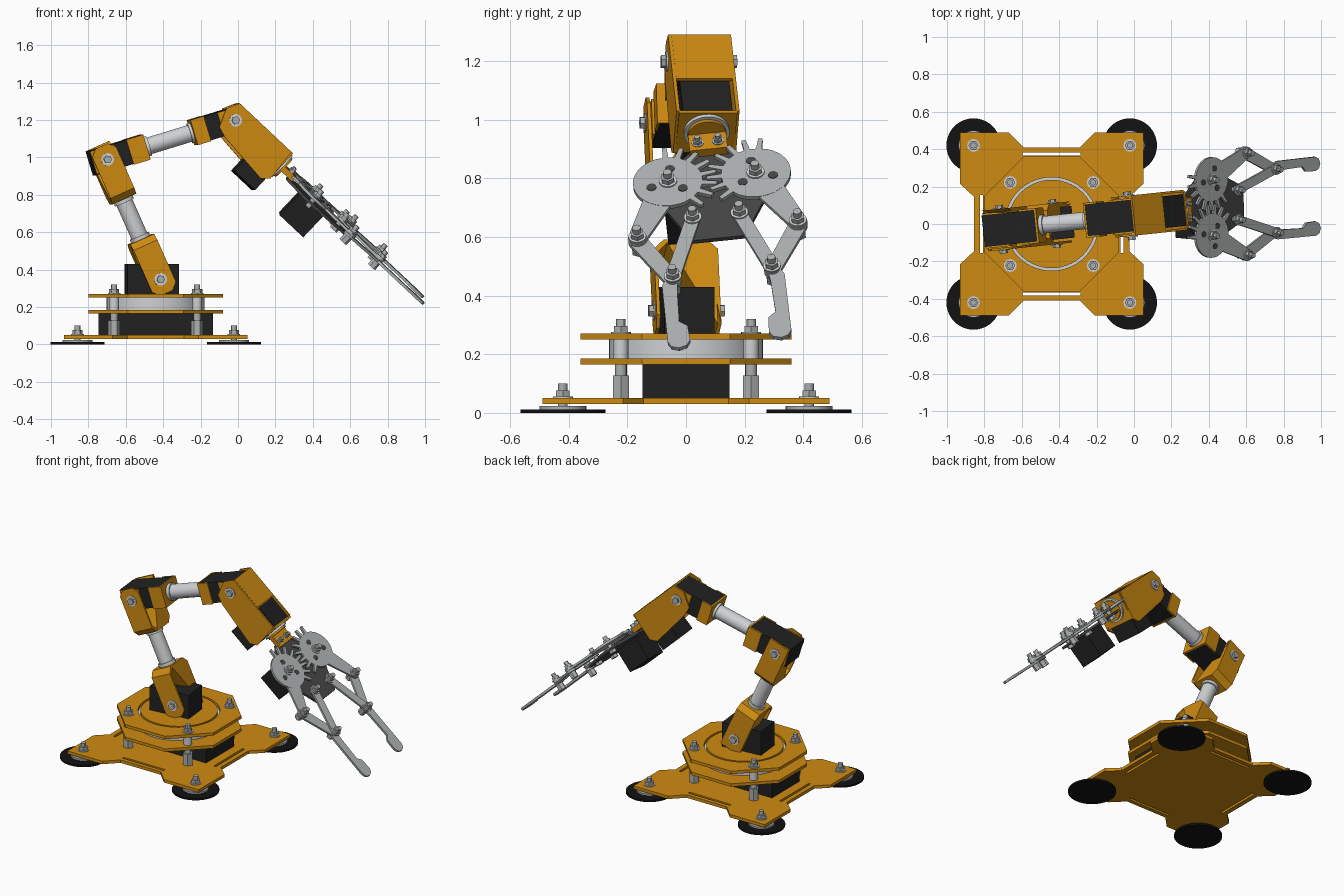
import bpy, bmesh
from math import radians, cos, sin, pi, atan2
from mathutils import Matrix, Vector

if "Cube" in bpy.data.objects:
    bpy.data.objects.remove(bpy.data.objects["Cube"])


def material(name, r, g, b):
    m = bpy.data.materials.new(name)
    m.use_nodes = True
    m.diffuse_color = (r, g, b, 1)
    m.node_tree.nodes["Principled BSDF"].inputs["Base Color"].default_value = (r, g, b, 1)
    return m


ORANGE = material("orange", .62, .26, .006)
BLACK = material("servo black", .015, .015, .015)
RUBBER = material("rubber black", .006, .006, .006)
WHITE = material("pale grey", .62, .64, .65)
STEEL = material("steel grey", .42, .44, .44)
DARK = material("dark grey", .06, .06, .06)


# ---- helpers ----
def finish(name, bm, mat, frame):
    bmesh.ops.recalc_face_normals(bm, faces=bm.faces)
    mesh = bpy.data.meshes.new(name)
    bm.to_mesh(mesh)
    bm.free()
    mesh.materials.append(mat)
    ob = bpy.data.objects.new(name, mesh)
    ob.matrix_world = frame
    bpy.context.collection.objects.link(ob)
    return ob


def prism(name, frame, mat, outline, low, high, holes=(), chamfer=None):
    """Extrude an XY outline, with optional holes, from low to high."""
    bm = bmesh.new()
    loops = [[bm.verts.new((x, y, low)) for x, y in pts] for pts in (outline, *holes)]
    if holes:
        edges = [bm.edges.new((l[i - 1], l[i])) for l in loops for i in range(len(l))]
        bmesh.ops.triangle_fill(bm, edges=edges, use_beauty=True)
    else:
        bm.faces.new(loops[0])
    top = bmesh.ops.extrude_face_region(bm, geom=bm.faces[:])["geom"]
    moved = [g for g in top if isinstance(g, bmesh.types.BMVert)]
    bmesh.ops.translate(bm, verts=moved, vec=(0, 0, high - low))
    if chamfer:
        tip, size = chamfer
        picked = [e for e in bm.edges if all(abs(v.co.x - tip) < 1e-5 for v in e.verts)
                  and abs(e.verts[0].co.z - e.verts[1].co.z) < 1e-5]
        bmesh.ops.bevel(bm, geom=picked, offset=size, segments=1, affect='EDGES')
    return finish(name, bm, mat, frame)


def rect(x0, x1, y0, y1):
    return [(x0, y0), (x1, y0), (x1, y1), (x0, y1)]


def ring(r, n, x=0, y=0, turn=0):
    return [(x + r * cos(turn + 2 * pi * i / n), y + r * sin(turn + 2 * pi * i / n)) for i in range(n)]


def box(name, frame, mat, x, y, z):
    return prism(name, frame, mat, rect(*x, *y), *z)


def cyl(name, frame, mat, r, low, high, x=0, y=0, n=32):
    return prism(name, frame, mat, ring(r, n, x, y), low, high)


def bolt(name, frame, x, y, low, seat, size=1.0):
    """Shaft from low, with washer and nut on the seat."""
    cyl(name + "_shaft", frame, STEEL, .016 * size, low, seat + .05 * size, x, y, 12)
    cyl(name + "_washer", frame, WHITE, .034 * size, seat, seat + .006 * size, x, y, 20)
    cyl(name + "_nut", frame, STEEL, .027 * size, seat, seat + .026 * size, x, y, 6)


def capsule(p, q, rp, rq, n=12):
    a = atan2(q[1] - p[1], q[0] - p[0])
    arc = [a + pi / 2 + pi * i / n for i in range(n + 1)]
    return [(p[0] + rp * cos(t), p[1] + rp * sin(t)) for t in arc] + \
           [(q[0] - rq * cos(t), q[1] - rq * sin(t)) for t in arc]


def u_bracket(name, frame, base, tip, half=.11, tall=.07):
    """Bent strap: a base plate with two arms that reach to the tip."""
    s = 1 if tip > base else -1
    t, c = .012, .035

    def side(k):
        return [(tip, k * half), (base + s * c, k * half), (base, k * (half - c))]

    def inner(k):
        h = half - t
        return [(base + s * t, k * (h - c)), (base + s * (c + t), k * h), (tip, k * h)]
    outline = side(1) + side(-1)[::-1] + inner(-1)[::-1] + inner(1)[::-1]
    prism(name, frame, ORANGE, outline, -tall, tall, chamfer=(tip, .035))


def along_x(frame):
    return frame @ Matrix.Rotation(pi / 2, 4, 'Y')


def sideways(frame):
    return frame @ Matrix.Rotation(pi / 2, 4, 'X')


def pivot_bolts(name, frame, x=0):
    side = sideways(frame)
    for k in (1, -1):
        f = side @ Matrix.Rotation(0 if k > 0 else pi, 4, 'X')
        cyl(name + "_washer", f, WHITE, .034, .105, .114, x, 0, 20)
        cyl(name + "_head", f, STEEL, .022, .105, .13, x, 0, 6)


def tube(name, frame, start, end):
    f = along_x(frame)
    cyl(name, f, WHITE, .046, start, end)
    for a in (start, end - .025):
        cyl(name + "_flange", f, WHITE, .055, a, a + .025)


# ---- base ----
base = Matrix.Translation((-.44, 0, 0))
quarter = [(.415, .145), (.49, .215), (.49, .49), (.23, .49), (.15, .41)]
outline = []
for sx, sy in ((1, 1), (-1, 1), (-1, -1), (1, -1)):
    pts = [(sx * x, sy * y) for x, y in quarter]
    outline += pts if sx * sy > 0 else pts[::-1]
slots = [rect(-.155, .155, k * .375 - .008, k * .375 + .008) for k in (1, -1)]
slots += [[(y, x) for x, y in s] for s in slots]
prism("base_plate", base, ORANGE, outline, .03, .05, slots)
box("base_servo", base, BLACK, (-.305, .305), (-.148, .148), (.05, .165))
for sx in (1, -1):
    for sy in (1, -1):
        x, y = sx * .418, sy * .42
        cyl("foot_pad", base, RUBBER, .145, 0, .012, x, y, 40)
        cyl("foot_disc", base, STEEL, .08, .012, .024, x, y)
        bolt("foot_bolt", base, x, y, .012, .05)
        x, y = sx * .222, sy * .222
        cyl("standoff", base, STEEL, .032, .05, .128, x, y, 6)
        cyl("standoff_rod", base, STEEL, .02, .128, .165, x, y, 16)
        cyl("deck_spacer", base, WHITE, .026, .185, .25, x, y, 20)
        bolt("deck_bolt", base, x, y, .16, .27)

# ---- turntable ----
octagon = ring(.39, 8, turn=pi / 8)
prism("lower_deck", base, ORANGE, octagon, .165, .185)
cyl("turntable_bearing", base, WHITE, .262, .185, .25, n=56)
prism("upper_deck", base, ORANGE, octagon, .25, .27, [ring(.25, 56)])
cyl("turntable_disc", base, ORANGE, .236, .25, .27, n=56)

arm = base @ Matrix.Rotation(radians(6), 4, 'Z')


def joint(u, z, degrees):
    return arm @ Matrix.Translation((u, 0, z)) @ Matrix.Rotation(-radians(degrees), 4, 'Y')


box("shoulder_servo", arm, BLACK, (-.16, .115), (-.085, .085), (.27, .43))

# ---- lower arm ----
lower = joint(.015, .348, 114)
u_bracket("shoulder_bracket", lower, .235, -.08)
tube("lower_arm_tube", lower, .23, .475)
u_bracket("elbow_bracket", lower, .47, .78)
pivot_bolts("shoulder_pivot", lower)
pivot_bolts("elbow_pivot", lower, .702)

# ---- upper arm ----
upper = joint(-.272, .99, 16.9)
tube("upper_arm_tube", upper, .22, .5)
for name, servo, plate, cheek, rear in (
        ("elbow", (-.08, .215), (.215, .225), (.13, .225), (-.075, .06)),
        ("wrist", (.5, .765), (.49, .5), (.49, .565), (.64, .76))):
    box(name + "_servo", upper, BLACK, servo, (-.085, .085), (-.066, .068))
    box(name + "_end_plate", upper, ORANGE, plate, (-.094, .094), (-.07, .07))
    for k in (1, -1):
        sides = sorted((k * .085, k * .094))
        box(name + "_cheek", upper, ORANGE, cheek, sides, (-.07, .07))
        box(name + "_rear_cheek", upper, ORANGE, rear, sides, (-.06, .066))

# ---- wrist housing ----
hand = joint(.418, 1.198, -43)
pivot_bolts("wrist_pivot", hand)
cheek = [(-.079, .014), (-.046, .082), (.335, .082), (.35, -.1), (.31, -.135), (.02, -.105), (-.04, -.085)]
for low in (-.108, .096):
    prism("wrist_side_plate", sideways(hand), ORANGE, cheek, low, low + .012)
box("wrist_cover", hand, ORANGE, (-.046, .175), (-.096, .096), (.072, .083))
box("wrist_end_plate", hand, ORANGE, (.333, .347), (-.1, .1), (-.1, .083))
box("roll_servo", hand, BLACK, (.18, .333), (-.085, .085), (-.2, .078))

# ---- gripper, rolled a little about its own axis ----
grip = hand @ Matrix.Rotation(radians(8), 4, 'X')
cyl("roll_disc", along_x(grip), WHITE, .078, .347, .36)
cyl("roll_hub", along_x(grip), ORANGE, .066, .36, .372)
box("hand_mount", grip, ORANGE, (.37, .45), (-.065, .065), (-.02, .012))
half = [(.42, .06), (.53, .17), (.67, .18), (.86, .09)]
prism("palm_plate", grip, DARK, half + [(x, -y) for x, y in half[::-1]], -.036, -.021)
box("grip_servo", grip, BLACK, (.515, .69), (-.17, -.01), (-.19, -.036))

blade = [(1.04, .15), (1.04, .185), (1.09, .21), (1.37, .212), (1.395, .2), (1.405, .175),
         (1.395, .148), (1.37, .135), (1.3, .138), (1.275, .165), (1.12, .16)]


def gear_outline(k):
    """Round disc with long teeth on its back and inner side."""
    pts = []
    first = radians(170 if k > 0 else 180)
    for i in range(18):
        a = first + radians(20) * i
        toothed = i < 8
        for off, r in ((-5, .118), (-2.5, .168), (2.5, .168), (5, .118)):
            r = r if toothed else .12
            t = a + radians(off)
            pts.append((.593 + r * cos(t), k * (.15 + r * sin(t))))
    return pts


for k in (1, -1):
    gear, knuckle = (.593, k * .15), (.853, k * .275)
    anchor, heel = (.785, k * .08), (1.065, k * .17)
    prism("gear", grip, STEEL, gear_outline(k), 0, .015)
    prism("gear_arm", grip, STEEL, capsule(gear, knuckle, .06, .032), .001, .014)
    prism("inner_link", grip, STEEL, capsule(anchor, heel, .025, .025), .001, .015)
    prism("finger_strap", grip, STEEL, capsule(knuckle, heel, .032, .028), -.014, 0)
    prism("finger", grip, STEEL, [(x, k * y) for x, y in blade], -.015, 0)
    for t in (70, 190, 310):
        a = radians(t)
        cyl("gear_hole", grip, DARK, .017, .013, .017, gear[0] + .062 * cos(a), gear[1] + k * .062 * sin(a), 16)
    for name, spot in (("gear", gear), ("knuckle", knuckle), ("anchor", anchor), ("heel", heel)):
        bolt(name + "_bolt", grip, *spot, -.055, .015, .9)
        cyl(name + "_bolt_head", grip, STEEL, .025, -.055, -.036 if name in ("gear", "anchor") else -.015, *spot, 6)
    bolt("mount_bolt", grip, .415, k * .035, -.02, .012, .6)

# ---- shading: smooth round parts, keep hard edges ----
bpy.context.view_layer.update()
for ob in bpy.context.scene.objects:
    ob.select_set(ob.type == 'MESH')
    if ob.type == 'MESH':
        bpy.context.view_layer.objects.active = ob
bpy.ops.object.shade_smooth_by_angle(angle=radians(30))
bpy.ops.object.select_all(action='DESELECT')
